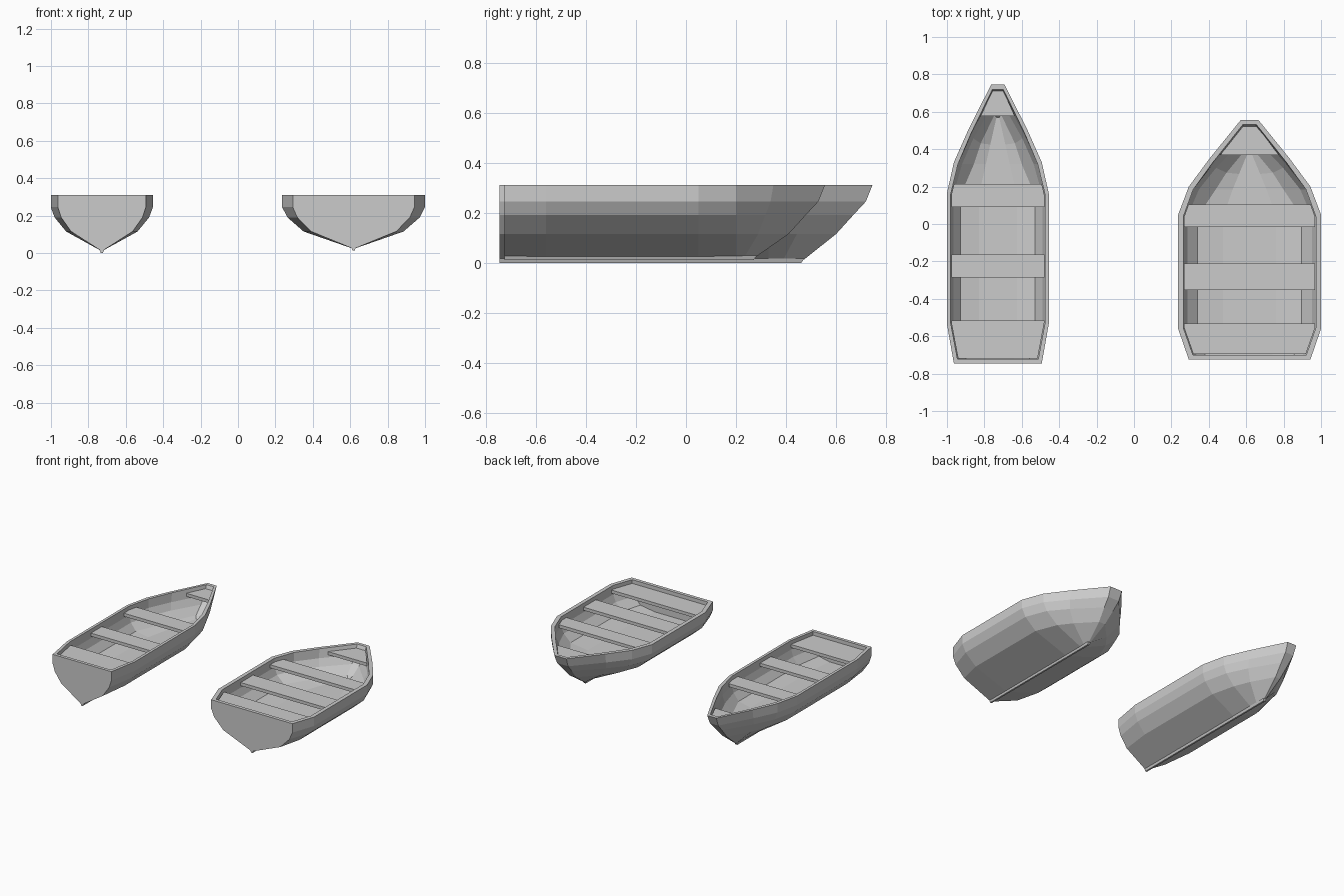
import bpy, bmesh

if "Cube" in bpy.data.objects:
    bpy.data.objects.remove(bpy.data.objects["Cube"])

# level heights, sideways fullness amidships / at fore shoulder / at bow, and stem rake
OUT = [(.31, 1, 1, 1, 0), (.245, 1, 1, .92, .026), (.19, .925, .91, .78, .077),
       (.115, .70, .64, .52, .145), (.014, .03, .03, .12, .272)]
INN = [(.31, 1, 1, 1, 0), (.245, 1, 1, .92, .026), (.195, .94, .9, .78, .072),
       (.143, .785, .60, .6, .135), (.125, .4, .3, .25, .15)]


def new_object(name, bm):
    bmesh.ops.recalc_face_normals(bm, faces=bm.faces[:])
    me = bpy.data.meshes.new(name)
    bm.to_mesh(me)
    bm.free()
    ob = bpy.data.objects.new(name, me)
    bpy.context.collection.objects.link(ob)
    return ob


def section(bm, cx, half):
    """Port vertices (top down) followed by starboard vertices (top down)."""
    return [bm.verts.new((cx + s * x, y, z)) for s in (-1, 1) for x, y, z in half]


def shell(bm, cx, rim, levels, z_keel):
    """Lofted half-sections mirrored across the keel; rim = [(y, half width)]."""
    rows = []
    n, last = len(levels), len(rim) - 1
    for i, (y, w) in enumerate(rim):
        half = []
        for z, mid, fore, bow, rake in levels:
            f = bow if i == last else fore if i == last - 1 else mid
            yy = y - rake if i == last else y
            half.append((w * f, yy, z + (z_keel if z < .05 else 0)))
        # extra station, slightly bulged, between the fore shoulder and the stem
        if i == last:
            mids = []
            for k, q in enumerate(half):
                p = rows[-1][n + k].co
                bulge = (.006, .007, .01, .01, 0)[k]
                mids.append(((p.x - cx) * .58 + q[0] * .42 + bulge,
                             p.y * .58 + q[1] * .42, q[2]))
            rows.append(section(bm, cx, mids))
        rows.append(section(bm, cx, half))
    order = list(range(n)) + list(range(2 * n - 1, n - 1, -1))
    for a, b in zip(rows, rows[1:]):
        for s, t in zip(order, order[1:]):
            bm.faces.new((a[s], a[t], b[t], b[s]))
    # transom and stem faces
    for r in (rows[0], rows[-1]):
        for k in range(n - 1):
            bm.faces.new((r[k], r[k + 1], r[n + k + 1], r[n + k]))
    return rows


def width_at(rim, y):
    for (y0, w0), (y1, w1) in zip(rim, rim[1:]):
        if y0 <= y <= y1:
            return w0 + (w1 - w0) * (y - y0) / (y1 - y0)
    return rim[0][1] if y < rim[0][0] else rim[-1][1]


def seat(name, cx, rim, y0, y1):
    """Plank that follows the inside of the rim."""
    ys = [y0] + [y for y, _ in rim if y0 < y < y1] + [y1]
    pts = [(width_at(rim, y) - .004, y) for y in ys]
    loop = pts + [(-x, y) for x, y in reversed(pts)]
    bm = bmesh.new()
    face = bm.faces.new([bm.verts.new((cx + x, y, .262)) for x, y in loop])
    ext = bmesh.ops.extrude_face_region(bm, geom=[face])
    for v in ext['geom']:
        if isinstance(v, bmesh.types.BMVert):
            v.co.z = .285
    bm.faces.ensure_lookup_table()
    if face.is_valid is False or len(bm.faces) < len(loop) + 2:
        bm.faces.new([v for v in bm.verts if v.co.z < .27])
    new_object(name, bm)


def boat(name, cx, outer, inner, seats, z_keel):
    # hull: outer and inner shells bridged by a flat gunwale
    bm = bmesh.new()
    o = shell(bm, cx, outer, OUT, z_keel)
    i = shell(bm, cx, inner, INN, 0)
    n = len(OUT)
    for k in (0, n):
        for j in range(len(o) - 1):
            bm.faces.new((o[j][k], o[j + 1][k], i[j + 1][k], i[j][k]))
    for j in (0, -1):
        bm.faces.new((o[j][0], o[j][n], i[j][n], i[j][0]))
    new_object(name + "_hull", bm)
    # keel strip
    bm = bmesh.new()
    y0, y1 = outer[0][0], outer[-1][0] - .272
    bmesh.ops.create_cube(bm, size=1)
    for v in bm.verts:
        up = v.co.z > 0
        v.co = (cx + (.024 if up else .012) * v.co.x,
                y1 + (0 if up else -.012) if v.co.y > 0 else y0,
                z_keel + (.017 if up else 0))
    new_object(name + "_keel", bm)
    # seats
    for part, a, b in seats:
        seat(name + "_" + part, cx, inner, a, b)


boat("narrow_boat", -.728,
     [(-.745, .235), (-.53, .273), (.16, .273), (.33, .235), (.745, .036)],
     [(-.722, .216), (-.525, .253), (.155, .253), (.32, .213), (.72, .029)],
     [("stern_seat", -.718, -.517), ("aft_seat", -.287, -.163),
      ("middle_seat", .09, .215), ("bow_seat", .578, .712)], 0)

boat("wide_boat", .618,
     [(-.725, .325), (-.56, .382), (.05, .382), (.20, .325), (.555, .048)],
     [(-.70, .303), (-.555, .354), (.04, .354), (.185, .301), (.532, .036)],
     [("stern_seat", -.696, -.533), ("aft_seat", -.352, -.21),
      ("middle_seat", -.015, .105), ("bow_seat", .37, .524)], .012)
